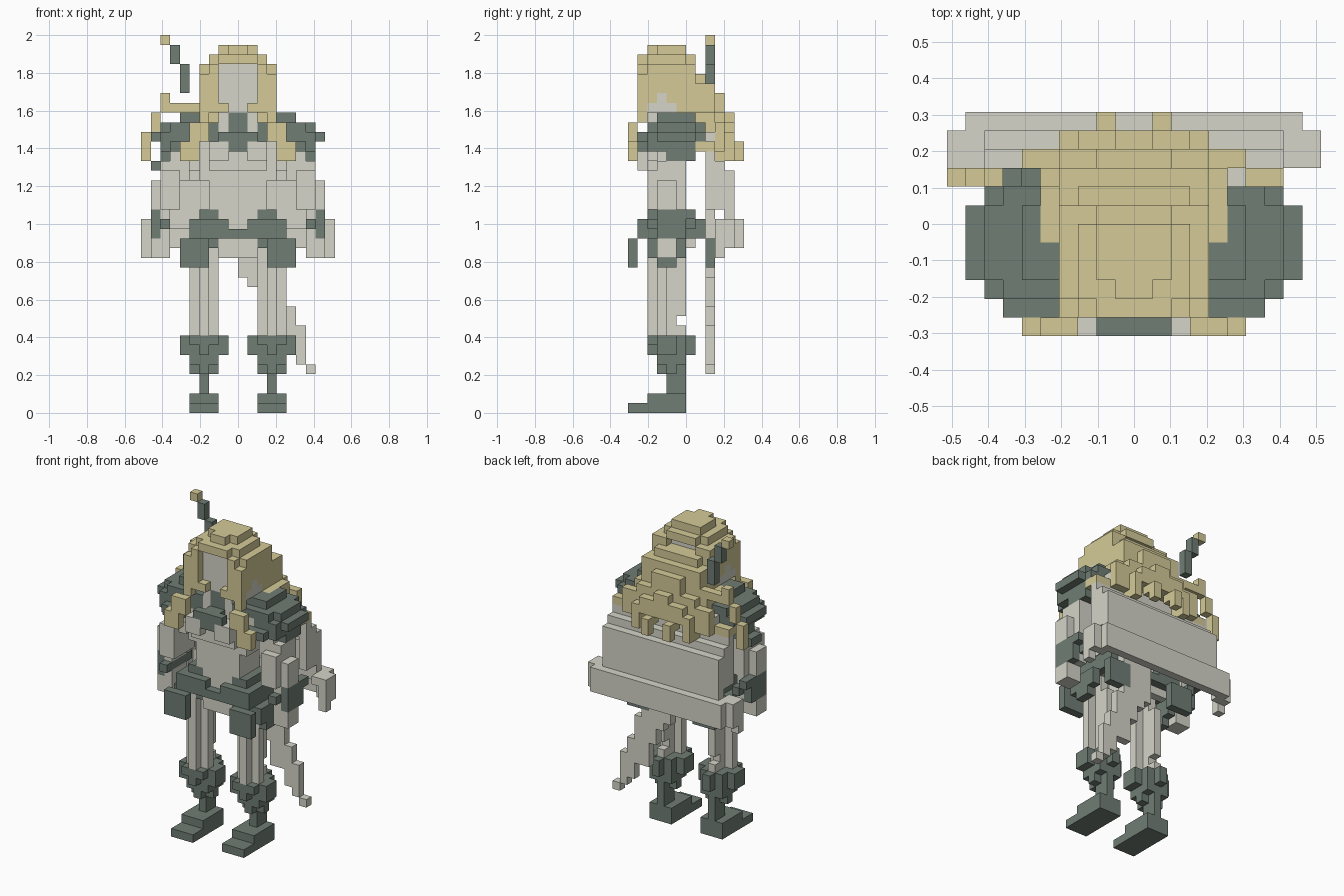
import bpy
import bmesh
from itertools import product
from mathutils import Vector

default_cube = bpy.data.objects.get("Cube")
if default_cube:
    bpy.data.objects.remove(default_cube)

UNIT = 2 / 39          # edge of one small cube
occupied = {}          # cell -> part name
part_colour = {}


def make_material(name, colour):
    mat = bpy.data.materials.new(name)
    mat.use_nodes = True
    mat.diffuse_color = (*colour, 1)
    mat.node_tree.nodes["Principled BSDF"].inputs["Base Color"].default_value = (*colour, 1)
    return mat


gold = make_material("straw gold", (.66, .59, .31))
grey = make_material("pale grey", (.66, .66, .58))
green = make_material("dark green grey", (.16, .205, .175))


def block(part, colour, x, y, z, mirror=False):
    """Fill a box of cells for a part; the first part to claim a cell keeps it."""
    part_colour[part] = colour
    for cell in product(range(*x), range(*y), range(*z)):
        occupied.setdefault(cell, part)
        if mirror:
            occupied.setdefault((-1 - cell[0], cell[1], cell[2]), part)


def pair(part, colour, x, y, z):
    block(part, colour, x, y, z, mirror=True)


def build_part(part):
    """Make the outer skin of one part's cells."""
    bm = bmesh.new()
    corners = {}

    def corner(point):
        if point not in corners:
            corners[point] = bm.verts.new(Vector(point) * UNIT)
        return corners[point]

    for cell in [c for c, owner in occupied.items() if owner == part]:
        for axis, side in product(range(3), (0, 1)):
            neighbour = list(cell)
            neighbour[axis] += 2 * side - 1
            if tuple(neighbour) in occupied:
                continue
            loop = []
            for a, b in ((0, 0), (1, 0), (1, 1), (0, 1)):
                point = list(cell)
                point[axis] += side
                point[(axis + 1) % 3] += a
                point[(axis + 2) % 3] += b
                loop.append(corner(tuple(point)))
            bm.faces.new(loop if side else loop[::-1])
    bmesh.ops.dissolve_limit(bm, angle_limit=.01, verts=bm.verts, edges=bm.edges)
    mesh = bpy.data.meshes.new(part)
    bm.to_mesh(mesh)
    bm.free()
    mesh.materials.append(part_colour[part])
    bpy.context.collection.objects.link(bpy.data.objects.new(part, mesh))


# Boots with flared knee cuffs
pair("boots", green, x=(2, 5), y=(-6, 0), z=(0, 1))
pair("boots", green, x=(2, 5), y=(-4, 0), z=(1, 2))
pair("boots", green, x=(3, 4), y=(-2, 0), z=(2, 4))
pair("boots", green, x=(2, 5), y=(-2, -1), z=(4, 6))
pair("boots", green, x=(3, 4), y=(-3, 0), z=(4, 6))
pair("boots", green, x=(2, 5), y=(-3, 0), z=(5, 8))
pair("boots", green, x=(1, 6), y=(-3, -1), z=(6, 8))
pair("boots", green, x=(2, 5), y=(-4, 0), z=(7, 8))
pair("boots", green, x=(3, 4), y=(-4, 1), z=(6, 8))

# Legs with a plus-shaped section
pair("legs", grey, x=(2, 5), y=(-3, -2), z=(8, 18))
pair("legs", grey, x=(3, 4), y=(-4, -1), z=(8, 18))
pair("legs", grey, x=(3, 4), y=(-1, 0), z=(8, 9))
pair("legs", grey, x=(3, 4), y=(-1, 0), z=(10, 16))

# Sagging belt with hip panels, front and back pouches
pair("belt", green, x=(3, 6), y=(-6, -5), z=(15, 18))
pair("belt", green, x=(3, 6), y=(2, 3), z=(15, 18))
pair("belt", green, x=(5, 6), y=(-4, 0), z=(16, 18))
pair("belt", green, x=(5, 6), y=(-3, -1), z=(15, 16))
pair("belt", green, x=(2, 5), y=(-4, -3), z=(17, 18))
pair("belt", green, x=(2, 5), y=(-5, -4), z=(18, 20))
pair("belt", green, x=(2, 4), y=(-4, 0), z=(20, 21))
pair("belt", green, x=(0, 2), y=(-5, -4), z=(18, 19))
pair("belt", green, x=(1, 2), y=(-5, -4), z=(18, 20))
pair("belt", green, x=(4, 5), y=(-4, 1), z=(18, 20))
pair("belt", green, x=(2, 5), y=(1, 2), z=(18, 20))
pair("belt", green, x=(0, 2), y=(1, 2), z=(18, 19))

# Hips, waist, chest and bust
pair("torso", grey, x=(0, 2), y=(-4, 0), z=(16, 18))
pair("torso", grey, x=(0, 4), y=(0, 1), z=(17, 18))
pair("torso", grey, x=(0, 4), y=(-4, 1), z=(18, 20))
pair("torso", grey, x=(0, 3), y=(-4, 0), z=(20, 24))
pair("torso", grey, x=(0, 4), y=(-4, 0), z=(24, 26))
pair("torso", grey, x=(0, 5), y=(-4, 1), z=(26, 28))
pair("torso", grey, x=(0, 3), y=(-5, -4), z=(25, 28))
pair("torso", grey, x=(1, 3), y=(-6, -5), z=(26, 28))

# Scarf knot on the chest
pair("scarf", green, x=(0, 1), y=(-5, -4), z=(28, 29))
pair("scarf", green, x=(0, 1), y=(-4, -3), z=(29, 31))
pair("scarf", green, x=(0, 2), y=(-6, -5), z=(28, 29))
pair("scarf", green, x=(0, 1), y=(-6, -5), z=(27, 28))
pair("scarf", green, x=(2, 4), y=(-4, 1), z=(28, 30))
pair("torso", grey, x=(0, 5), y=(-4, 1), z=(28, 29))

# Arms, cuffs and hands
pair("cuffs", green, x=(8, 9), y=(-3, 0), z=(18, 21))
pair("cuffs", green, x=(7, 8), y=(-4, 1), z=(19, 20))
pair("cuffs", green, x=(8, 9), y=(-3, 1), z=(20, 21))
pair("arms", grey, x=(7, 8), y=(-3, 0), z=(18, 21))
pair("arms", grey, x=(5, 8), y=(-3, 0), z=(24, 26))
pair("arms", grey, x=(6, 8), y=(-4, 0), z=(21, 25))
pair("arms", grey, x=(8, 9), y=(-3, -1), z=(21, 24))
pair("hands", grey, x=(7, 9), y=(-3, -1), z=(16, 18))

# Hair resting on the shoulders
pair("hair", gold, x=(4, 5), y=(-1, 3), z=(28, 31))

# Ruffled shoulder pieces
pair("shoulders", green, x=(3, 6), y=(-3, 1), z=(30, 31))
pair("shoulders", green, x=(4, 8), y=(-3, 1), z=(29, 30))
pair("shoulders", green, x=(4, 7), y=(-4, 2), z=(28, 30))
pair("shoulders", green, x=(7, 8), y=(-4, 2), z=(28, 29))
pair("shoulders", green, x=(8, 9), y=(-3, 1), z=(28, 29))
pair("shoulders", green, x=(4, 7), y=(-5, -4), z=(27, 28))
pair("shoulders", green, x=(5, 8), y=(-4, 1), z=(27, 28))
pair("shoulders", green, x=(5, 8), y=(-2, 1), z=(26, 27))
pair("arms", grey, x=(5, 7), y=(-3, -2), z=(26, 27))
block("shoulders", green, x=(-9, -8), y=(-2, 0), z=(25, 26))

# Thin cape stepping out towards the hem
pair("cape", grey, x=(0, 6), y=(1, 3), z=(27, 29))
pair("cape", grey, x=(0, 8), y=(2, 3), z=(25, 27))
pair("cape", grey, x=(0, 8), y=(3, 4), z=(24, 26))
pair("cape", grey, x=(7, 8), y=(2, 4), z=(21, 25))
pair("cape", grey, x=(0, 8), y=(4, 5), z=(19, 25))
pair("cape", grey, x=(0, 9), y=(5, 6), z=(17, 20))
pair("cape", grey, x=(8, 10), y=(4, 5), z=(17, 20))
pair("cape", grey, x=(8, 9), y=(3, 4), z=(19, 20))
pair("cape", grey, x=(9, 10), y=(3, 4), z=(16, 20))

# Ragged sash tail hanging behind the left leg
block("sash_tail", grey, x=(0, 4), y=(2, 3), z=(14, 21))
block("sash_tail", grey, x=(1, 4), y=(2, 3), z=(13, 14))
block("sash_tail", grey, x=(2, 5), y=(2, 3), z=(11, 14))
block("sash_tail", grey, x=(3, 6), y=(2, 3), z=(8, 11))
block("sash_tail", grey, x=(5, 7), y=(2, 3), z=(6, 9))
block("sash_tail", grey, x=(6, 7), y=(2, 3), z=(5, 9))
block("sash_tail", grey, x=(7, 8), y=(2, 3), z=(4, 5))

# Face and neck
pair("head", grey, x=(0, 2), y=(-4, 0), z=(31, 36))
pair("head", grey, x=(0, 1), y=(-4, 0), z=(30, 31))
pair("head", grey, x=(1, 2), y=(-4, 0), z=(29, 32))
pair("head", grey, x=(2, 4), y=(-3, -2), z=(32, 33))
pair("head", grey, x=(2, 4), y=(-4, -1), z=(31, 32))

# Rounded crown and sides of the hair
pair("hair", gold, x=(0, 2), y=(-3, 0), z=(37, 38))
pair("hair", gold, x=(0, 1), y=(-4, -3), z=(37, 38))
pair("hair", gold, x=(0, 3), y=(-4, 0), z=(36, 37))
pair("hair", gold, x=(0, 2), y=(-5, 1), z=(36, 37))
pair("hair", gold, x=(2, 3), y=(-5, 1), z=(31, 36))
pair("hair", gold, x=(3, 4), y=(-4, 1), z=(32, 36))
pair("hair", gold, x=(3, 4), y=(-1, 1), z=(31, 33))
pair("hair", gold, x=(1, 2), y=(-5, -4), z=(31, 32))

# Hair falling down the back in steps
pair("hair", gold, x=(0, 3), y=(0, 2), z=(29, 35))
pair("hair", gold, x=(3, 4), y=(1, 3), z=(29, 34))
pair("hair", gold, x=(0, 3), y=(2, 3), z=(29, 34))
pair("hair", gold, x=(0, 2), y=(3, 4), z=(28, 33))
pair("hair", gold, x=(2, 4), y=(3, 4), z=(28, 31))
pair("hair", gold, x=(0, 3), y=(4, 5), z=(28, 30))
pair("hair", gold, x=(0, 1), y=(4, 5), z=(28, 31))
pair("hair", gold, x=(1, 2), y=(4, 5), z=(27, 28))
pair("hair", gold, x=(1, 2), y=(5, 6), z=(26, 28))
pair("hair", gold, x=(3, 4), y=(3, 5), z=(26, 29))
pair("hair", gold, x=(4, 6), y=(3, 4), z=(27, 30))
pair("hair", gold, x=(6, 8), y=(1, 3), z=(27, 28))

# Long locks over the chest
pair("front_locks", gold, x=(3, 4), y=(-5, -4), z=(30, 35))
pair("front_locks", gold, x=(3, 5), y=(-6, -5), z=(28, 30))
pair("front_locks", gold, x=(4, 6), y=(-6, -5), z=(26, 28))

# Loose lock curling past the right shoulder
block("loose_lock", gold, x=(-7, -4), y=(2, 3), z=(31, 32))
block("loose_lock", gold, x=(-8, -7), y=(2, 3), z=(31, 33))
block("loose_lock", gold, x=(-9, -8), y=(2, 3), z=(29, 31))
block("loose_lock", gold, x=(-10, -9), y=(2, 3), z=(26, 29))

# Thin rod rising behind the head, with its tip
block("rod", green, x=(-6, -5), y=(2, 3), z=(33, 36))
block("rod", green, x=(-7, -6), y=(2, 3), z=(36, 38))
block("rod_tip", gold, x=(-8, -7), y=(2, 3), z=(38, 39))

for part_name in part_colour:
    build_part(part_name)
